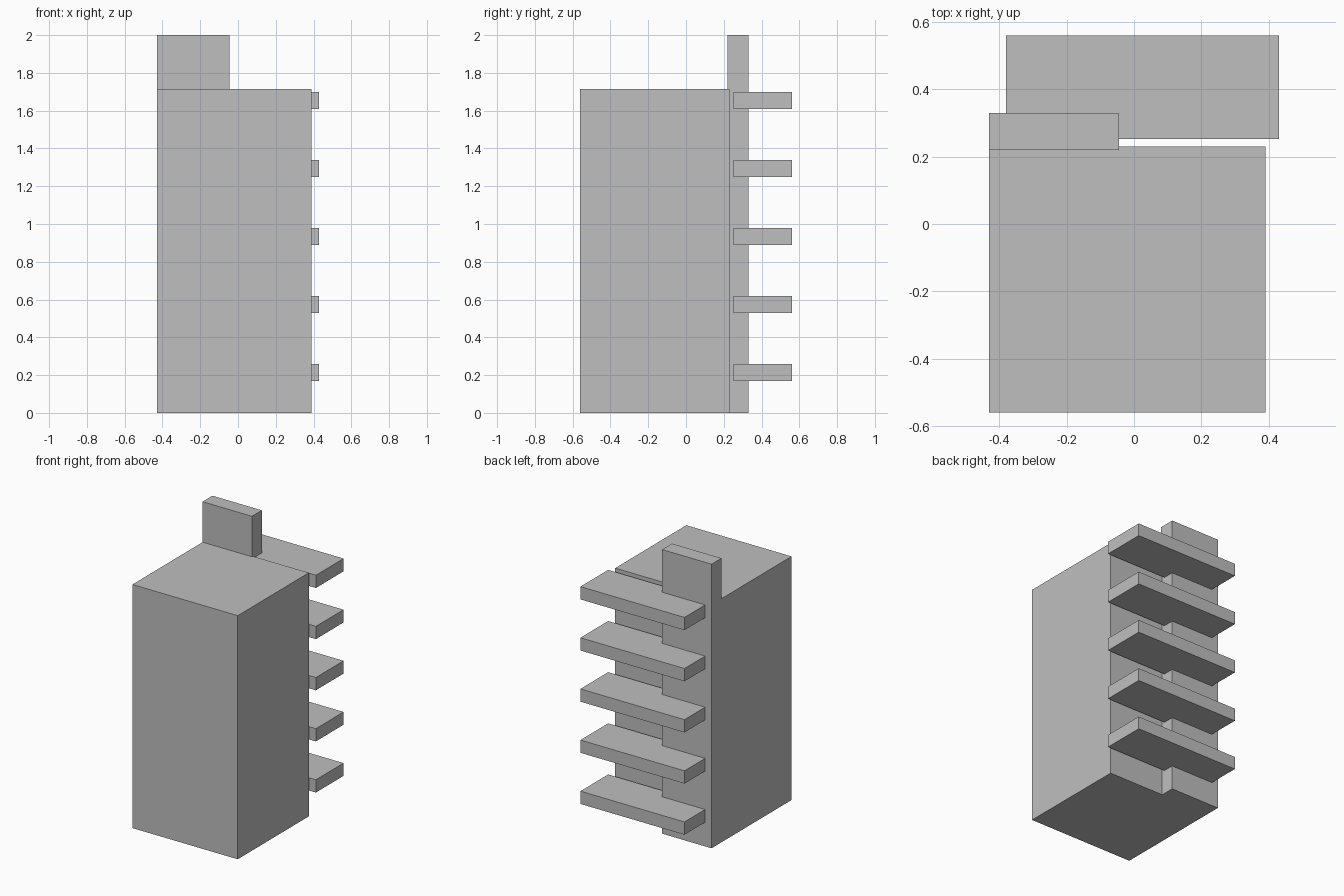
import bpy

# Remove the default cube
cube = bpy.data.objects.get("Cube")
if cube:
    bpy.data.objects.remove(cube, do_unlink=True)

# Single concrete colour
concrete = bpy.data.materials.new("concrete_grey")
concrete.use_nodes = True
grey = (0.52, 0.52, 0.52, 1.0)
concrete.diffuse_color = grey
concrete.node_tree.nodes["Principled BSDF"].inputs["Base Color"].default_value = grey


def box(name, low, high):
    """Add a box spanning two opposite corners."""
    centre = [(a + b) / 2 for a, b in zip(low, high)]
    bpy.ops.mesh.primitive_cube_add(size=1, location=centre)
    obj = bpy.context.object
    obj.name = name
    obj.scale = [b - a for a, b in zip(low, high)]
    bpy.ops.object.transform_apply(location=False, rotation=False, scale=True)
    obj.data.materials.append(concrete)
    return obj


# Main block
box("main_block", (-0.43, -0.56, 0), (0.39, 0.23, 1.715))

# Tall slab rising up the back of the block
box("rear_tower", (-0.43, 0.22, 0), (-0.045, 0.33, 2))

# Evenly spaced slabs stacked behind the block
for i in range(5):
    z = 0.17 + 0.36 * i
    box(f"balcony_{i + 1}", (-0.38, 0.252, z), (0.43, 0.56, z + 0.09))
